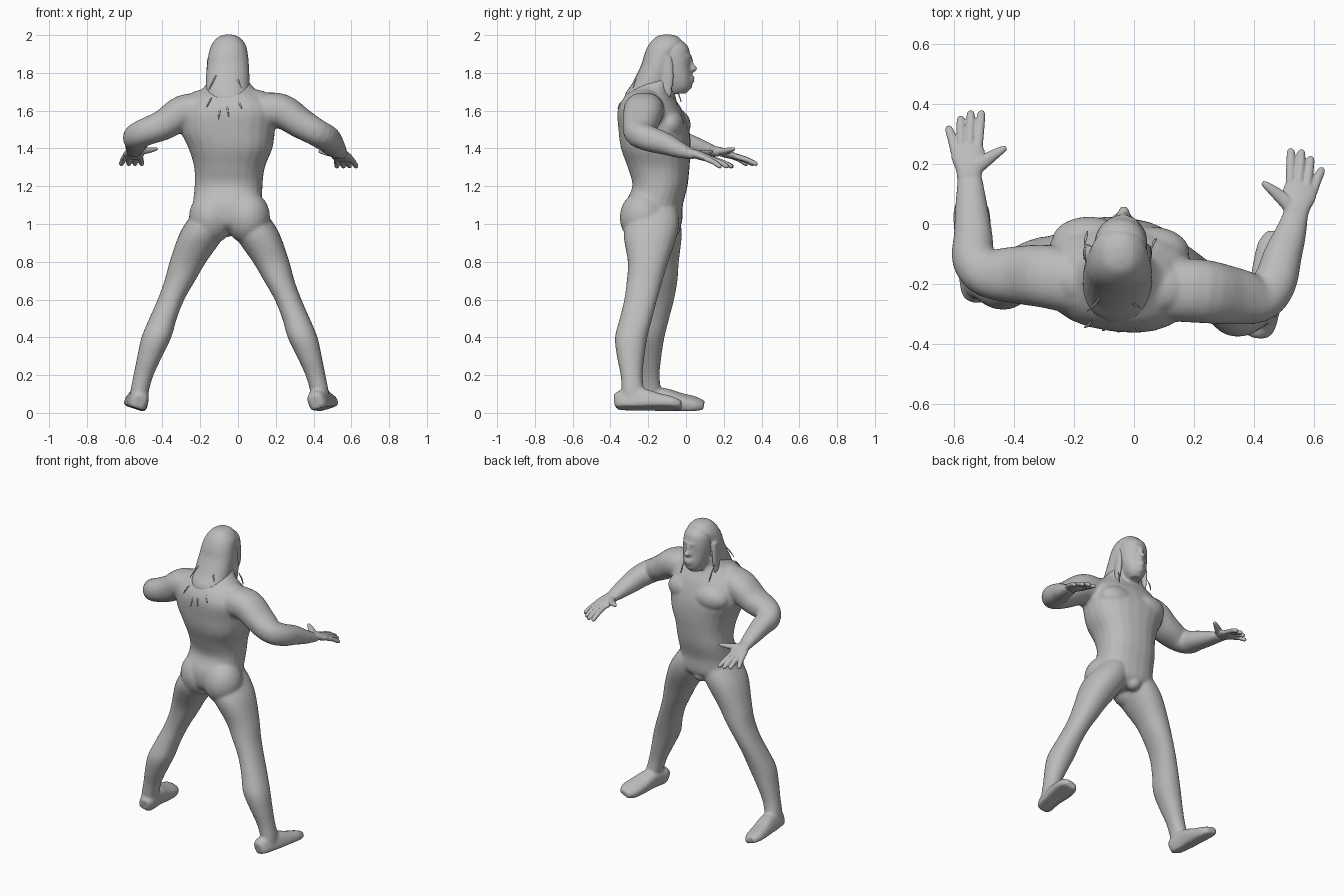
import bpy
import bmesh
from math import cos, sin, pi, copysign
from mathutils import Vector, Matrix

default_cube = bpy.data.objects.get("Cube")
if default_cube:
    bpy.data.objects.remove(default_cube, do_unlink=True)

# One plain clay colour for the whole figure
clay = bpy.data.materials.new("clay_grey")
clay.use_nodes = True
clay.diffuse_color = (.5, .5, .5, 1)
clay.node_tree.nodes["Principled BSDF"].inputs["Base Color"].default_value = (.5, .5, .5, 1)


def smooth_path(rings, steps=4):
    """Catmull-Rom interpolation of centre and radii together."""
    padded = [rings[0]] + list(rings) + [rings[-1]]
    result = []
    for before, start, end, after in zip(padded, padded[1:], padded[2:], padded[3:]):
        for step in range(steps):
            t = step / steps
            result.append([
                b + t * ((c - a) / 2 + t * (a - 2.5 * b + 2 * c - d / 2 + t * (3 * (b - c) + d - a) / 2))
                for a, b, c, d in zip(before, start, end, after)])
    result.append(list(rings[-1]))
    return result


def loft(bm, rings, upright=False, turn=0, roll=0, power=2.2, sides=24, sole=None):
    """Skin rings of (x, y, z, width radius, depth radius) into a closed tube, cut flat at the sole."""
    path = smooth_path(rings)
    centres = [Vector(ring[:3]) for ring in path]
    loops = []
    for i, ring in enumerate(path):
        if upright:
            across = Vector((cos(turn), sin(turn), 0))
            other = Vector((-sin(turn), cos(turn), 0))
        else:
            tangent = (centres[min(i + 1, len(path) - 1)] - centres[max(i - 1, 0)]).normalized()
            across = tangent.cross(Vector((0, 0, 1))).normalized()
            spin = Matrix.Rotation(roll, 3, tangent)
            other = spin @ across.cross(tangent)
            across = spin @ across
        loop = []
        for k in range(sides):
            c, s = cos(2 * pi * k / sides), sin(2 * pi * k / sides)
            a = copysign(abs(c) ** (2 / power), c) * max(ring[3], .001)
            b = copysign(abs(s) ** (2 / power), s) * max(ring[4], .001)
            if sole is not None:
                b = max(b, sole - ring[2])
            loop.append(bm.verts.new(centres[i] + across * a + other * b))
        loops.append(loop)
    for lower, upper in zip(loops, loops[1:]):
        for k in range(sides):
            n = (k + 1) % sides
            bm.faces.new((lower[k], lower[n], upper[n], upper[k]))
    bm.faces.new(loops[0][::-1])
    bm.faces.new(loops[-1])


def blob(bm, centre, radii):
    """Ellipsoid mass, such as a muscle."""
    place = Matrix.Translation(centre) @ Matrix.Diagonal((*radii, 1))
    bmesh.ops.create_uvsphere(bm, u_segments=24, v_segments=14, radius=1, matrix=place)


def finish(name, bm, voxel=None, passes=0):
    """Turn the masses into one smooth object, fused when a voxel size is given."""
    bmesh.ops.recalc_face_normals(bm, faces=bm.faces)
    mesh = bpy.data.meshes.new(name)
    bm.to_mesh(mesh)
    bm.free()
    mesh.materials.append(clay)
    for face in mesh.polygons:
        face.use_smooth = True
    obj = bpy.data.objects.new(name, mesh)
    bpy.context.collection.objects.link(obj)
    if voxel:
        fuse = obj.modifiers.new("fuse", 'REMESH')
        fuse.mode = 'VOXEL'
        fuse.voxel_size = voxel
        fuse.use_smooth_shade = True
        relax = obj.modifiers.new("relax", 'SMOOTH')
        relax.factor = .5
        relax.iterations = passes


MIDDLE = -.045   # the body leans a little to one side
TWIST = -.13     # shoulders and hips are turned about the spine
body = bmesh.new()

# Torso and neck
loft(body, [
    (-.05, -.16, .95, .09, .09), (-.05, -.17, 1, .18, .145), (-.055, -.17, 1.1, .184, .152),
    (-.05, -.138, 1.2, .18, .144), (-.045, -.145, 1.3, .187, .162), (-.04, -.16, 1.4, .222, .182),
    (-.055, -.17, 1.5, .252, .184), (-.05, -.19, 1.6, .25, .168), (-.05, -.195, 1.67, .2, .13),
    (-.05, -.175, 1.72, .135, .095), (-.05, -.12, 1.8, .075, .075)], upright=True, turn=TWIST, power=2.35)

# Chest, shoulder slope, buttocks and groin
for side in (-1, 1):
    blob(body, (MIDDLE + side * .105, -.075 - side * .017, 1.525), (.125, .083, .085))
    blob(body, (MIDDLE + side * .1, -.2 - side * .015, 1.66), (.13, .085, .055))
    blob(body, (MIDDLE + side * .095, -.215 - side * .012, 1.035), (.12, .124, .14))
blob(body, (-.06, -.08, .975), (.05, .05, .045))

# Head and face
loft(body, [
    (-.045, -.05, 1.69, .04, .05), (-.04, -.042, 1.72, .058, .065), (-.04, -.047, 1.76, .072, .078),
    (-.042, -.062, 1.82, .084, .087), (-.045, -.075, 1.88, .089, .099),
    (-.047, -.085, 1.94, .082, .096), (-.05, -.09, 1.98, .048, .058)], upright=True, turn=TWIST)
blob(body, (-.034, .034, 1.822), (.022, .028, .018))
blob(body, (-.035, .022, 1.848), (.012, .022, .035))
blob(body, (-.038, .002, 1.885), (.055, .03, .015))
blob(body, (-.036, .024, 1.777), (.03, .024, .01))
blob(body, (-.036, .023, 1.757), (.028, .023, .01))
blob(body, (-.037, .008, 1.729), (.03, .026, .02))
for side in (-1, 1):
    blob(body, (-.038 + side * .035, .006, 1.856), (.016, .013, .009))

# Legs: (height, offset from middle, depth position, radii), the +x one set further back
LEG = [
    (1.14, .07, -.165, .06, .09), (1.05, .095, -.17, .105, .13), (.95, .142, -.165, .122, .143),
    (.8, .22, -.145, .097, .107), (.7, .263, -.14, .081, .095), (.6, .31, -.15, .071, .087),
    (.5, .352, -.175, .073, .086), (.4, .387, -.2, .079, .086), (.3, .422, -.203, .066, .073),
    (.2, .455, -.198, .053, .058), (.12, .475, -.192, .049, .059), (.06, .48, -.19, .048, .053)]
# Feet: (offset, depth position, height, radii)
FOOT = [
    (.478, -.256, .055, .03, .04), (.48, -.225, .06, .049, .058), (.487, -.13, .067, .054, .066),
    (.493, -.03, .055, .062, .047), (.498, .05, .045, .06, .036), (.498, .095, .038, .036, .022)]
for side in (-1, 1):
    back = .09 if side > 0 else 0
    splay = .13 if side > 0 else 0
    loft(body, [(MIDDLE + side * x, y - back * max(0, min(1, (1.05 - z) / .4)), z, a, b)
                for z, x, y, a, b in LEG], upright=True)
    loft(body, [(MIDDLE + side * x + splay * (y + .1), y - back * 1.33, z, a, b)
                for x, y, z, a, b in FOOT], roll=-.32 * side, power=2.6, sole=.021)

# Arms: shared radii along two different poses
ARM_RADII = [(.105, .095), (.106, .092), (.096, .081), (.081, .072), (.073, .068),
             (.065, .059), (.054, .045), (.042, .028), (.04, .022)]
ARM_POSES = [
    [(-.18, -.2, 1.6), (-.29, -.175, 1.59), (-.39, -.17, 1.527), (-.49, -.163, 1.487), (-.535, -.115, 1.46),
     (-.537, -.04, 1.44), (-.543, .06, 1.412), (-.548, .15, 1.385), (-.55, .18, 1.375)],
    [(.12, -.22, 1.6), (.23, -.225, 1.597), (.33, -.24, 1.535), (.42, -.247, 1.482), (.47, -.195, 1.452),
     (.495, -.11, 1.425), (.52, -.04, 1.395), (.54, .03, 1.37), (.543, .05, 1.365)]]
for pose in ARM_POSES:
    loft(body, [(*point, *radii) for point, radii in zip(pose, ARM_RADII)])
finish("body", body, voxel=.009, passes=5)

# Hands, drawn around the wrist with the thumb towards the body
KNUCKLES = [(-.047, .08), (-.026, .1), (.002, .108), (.03, .1)]
TIPS = [(-.067, .167), (-.028, .2), (.005, .218), (.04, .218)]


def make_hand(name, wrist, side, swing):
    bm = bmesh.new()

    def place(x, y, z):
        turned = Matrix.Rotation(swing, 3, 'Z') @ Vector((x, y, z))
        return (wrist[0] - side * turned.x, wrist[1] + turned.y, wrist[2] + turned.z)

    loft(bm, [(*place(0, -.03, .008), .039, .024), (*place(0, .02, 0), .044, .024),
              (*place(-.004, .07, -.016), .057, .021), (*place(-.008, .108, -.028), .048, .015)])
    for (kx, ky), (tx, ty) in zip(KNUCKLES, TIPS):
        loft(bm, [(*place(kx, ky, -.024), .0155, .0145),
                  (*place((kx + tx) / 2, (ky + ty) / 2, -.042), .0155, .0135),
                  (*place(tx, ty - .012, -.063), .0135, .0125),
                  (*place(tx, ty, -.068), .007, .007)], sides=12)
    loft(bm, [(*place(.012, .02, 0), .026, .02), (*place(.058, .055, .004), .022, .017),
              (*place(.105, .085, .012), .0135, .012), (*place(.124, .095, .014), .007, .007)], sides=12)
    finish(name, bm, voxel=.004, passes=3)


make_hand("right_hand", (-.55, .16, 1.383), -1, 0)
make_hand("left_hand", (.54, .03, 1.37), 1, .115)

# Long hair swept back over the nape, with a lock behind each cheek
hair = bmesh.new()
loft(hair, [
    (-.05, -.1, 2.003, .015, .02), (-.05, -.1, 1.99, .055, .06), (-.05, -.105, 1.95, .09, .092),
    (-.052, -.128, 1.9, .104, .092), (-.053, -.147, 1.84, .111, .091), (-.055, -.182, 1.75, .116, .1),
    (-.055, -.225, 1.68, .11, .1), (-.055, -.26, 1.61, .08, .06)], upright=True)
for side in (-1, 1):
    x = -.055 + side * .095
    loft(hair, [(x, -.1, 1.88, .012, .028), (x + side * .005, -.095, 1.78, .014, .03),
                (x + side * .008, -.1, 1.7, .012, .025), (x + side * .01, -.09, 1.67, .005, .01)],
         upright=True)
finish("hair", hair, voxel=.007, passes=4)

# Loose strands lying on the back, and two on the collar
strands = bmesh.new()
STRANDS = [
    ((-.11, -.24, 1.8), (-.155, -.29, 1.71)), ((-.14, -.32, 1.67), (-.165, -.345, 1.62)),
    ((-.09, -.335, 1.64), (-.105, -.355, 1.55)), ((-.06, -.34, 1.64), (-.05, -.36, 1.57)),
    ((-.02, -.24, 1.8), (.02, -.28, 1.72)), ((0, -.33, 1.66), (.02, -.36, 1.61)),
    ((-.165, -.07, 1.74), (-.155, -.025, 1.645)), ((.06, -.08, 1.72), (.075, -.05, 1.63))]
for root, tip in STRANDS:
    middle = (Vector(root) + Vector(tip)) / 2 + Vector((0, copysign(.006, root[1] + .2), 0))
    loft(strands, [(*root, .002, .002), (*middle, .005, .004), (*tip, .002, .002)],
         upright=True, sides=8)
finish("hair_strands", strands)
